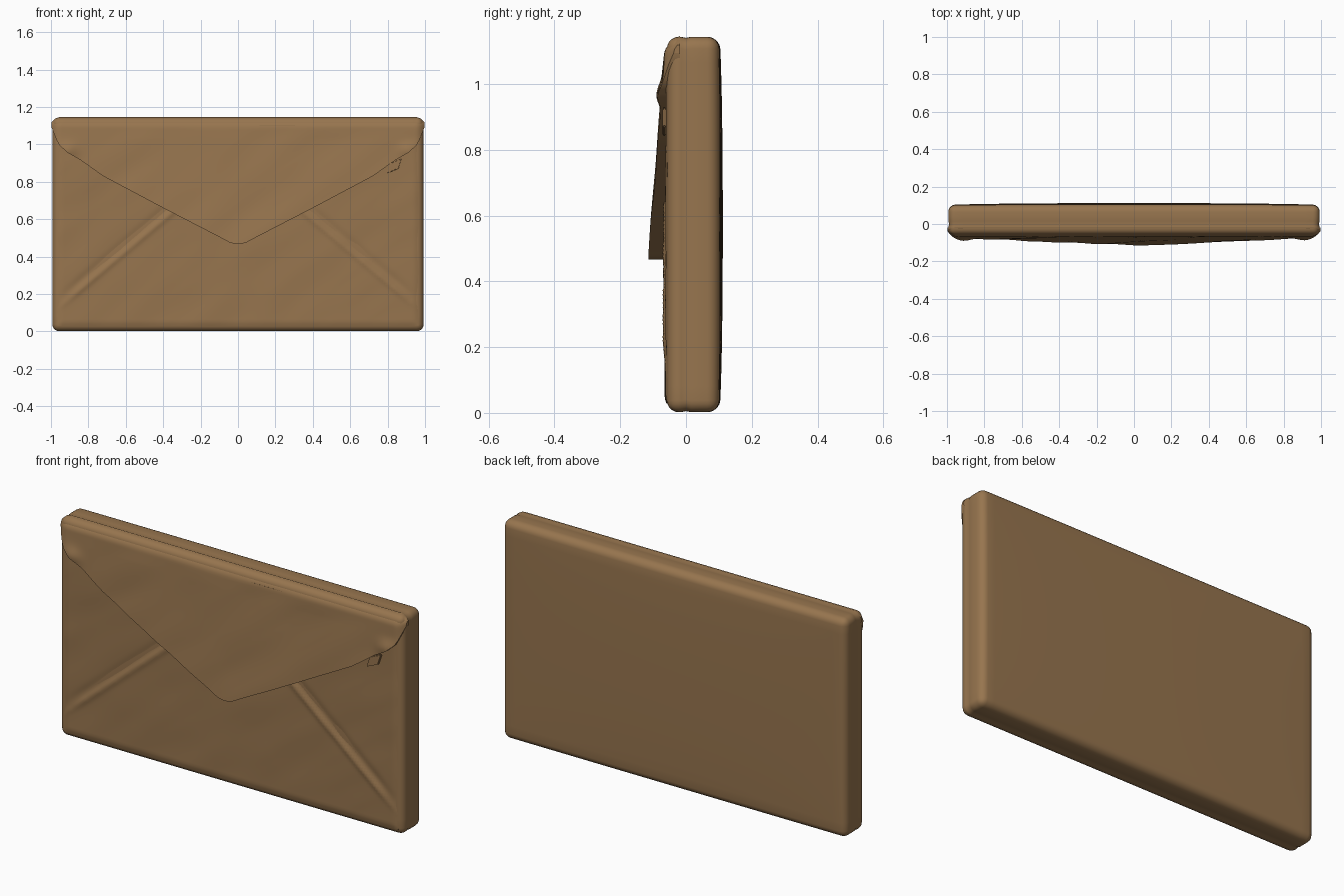
import bpy, bmesh, math
from mathutils import Vector, noise

cube = bpy.data.objects.get("Cube")
if cube:
    bpy.data.objects.remove(cube)

paper = bpy.data.materials.new("kraft_brown")
paper.use_nodes = True
COLOR = (0.31, 0.178, 0.077, 1)
paper.diffuse_color = COLOR
bsdf = paper.node_tree.nodes["Principled BSDF"]
bsdf.inputs["Base Color"].default_value = COLOR
bsdf.inputs["Roughness"].default_value = 0.9


def finish(name, bm, angle=40):
    bmesh.ops.recalc_face_normals(bm, faces=bm.faces)
    mesh = bpy.data.meshes.new(name)
    bm.to_mesh(mesh)
    bm.free()
    obj = bpy.data.objects.new(name, mesh)
    bpy.context.collection.objects.link(obj)
    mesh.materials.append(paper)
    bpy.ops.object.select_all(action='DESELECT')
    obj.select_set(True)
    bpy.context.view_layer.objects.active = obj
    bpy.ops.object.shade_smooth_by_angle(angle=math.radians(angle))
    return obj


def crumple(x, z, scale, seed):
    # stretched diagonally, so the dents read as paper wrinkles
    along, across = x * 0.8 + z * 0.6, z * 0.8 - x * 0.6
    return noise.noise(Vector((along * scale * 0.6, across * scale * 1.6, seed)))


def lerp_points(points, t):
    for (a, va), (b, vb) in zip(points, points[1:]):
        if t <= b:
            return va + (vb - va) * (t - a) / (b - a)
    return points[-1][1]


def relief(name, half, low, high, depth, back, nx, nz):
    """Closed sheet facing -y, its front surface given by depth(x, z)."""
    bm = bmesh.new()
    grid = []
    for i in range(nx + 1):
        x = half * (2 * i / nx - 1)
        zs = [low(x) + (high(x) - low(x)) * j / nz for j in range(nz + 1)]
        grid.append([bm.verts.new((x, depth(x, z), z)) for z in zs])
    for a, b in zip(grid, grid[1:]):
        for j in range(nz):
            bm.faces.new((a[j], b[j], b[j + 1], a[j + 1]))
    # run the rim back into the body
    rim = [e for e in bm.edges if e.is_boundary]
    skirt = bmesh.ops.extrude_edge_only(bm, edges=rim)["geom"]
    for v in skirt:
        if isinstance(v, bmesh.types.BMVert):
            v.co.y = back
    return finish(name, bm)


# Padded body: rounded block with a bulging back and a shallow side seam
bm = bmesh.new()
bmesh.ops.create_cube(bm, size=1)
for v in bm.verts:
    v.co = (v.co.x * 1.985, v.co.y * 0.158 + 0.021, v.co.z * 1.142 + 0.573)
bmesh.ops.bevel(bm, geom=bm.edges[:], offset=0.036, segments=5, profile=0.5, affect='EDGES')


def slice_at(co, normal):
    bmesh.ops.bisect_plane(bm, geom=bm.verts[:] + bm.edges[:] + bm.faces[:],
                           plane_co=co, plane_no=normal)


for i in range(1, 24):
    slice_at((i / 12 - 1, 0, 0), (1, 0, 0))
for i in range(1, 14):
    slice_at((0, 0, i * 0.082), (0, 0, 1))
for y in (-0.015, 0.0, 0.015, 0.04):
    slice_at((0, y, 0), (0, 1, 0))
for v in bm.verts:
    x, y, z = v.co
    if y > 0.05:
        bulge = max(0, 1 - x * x) * max(0, 1 - ((z - 0.573) / 0.573) ** 2)
        v.co.y += 0.012 * bulge ** 0.5 * (y - 0.05) / 0.05
    elif abs(y) < 0.01:
        v.co.x *= 0.996
        v.co.z = 0.573 + (z - 0.573) * 0.994
finish("padded_body", bm)


# Front panel: creases run from the lower corners up under the flap
def panel_depth(x, z):
    seam = 0.12 + (0.97 - abs(x)) * 0.84
    off = (z - seam) * 0.76
    fade = min(1, max(0, (0.97 - abs(x)) * 8))
    crease = (0.007 * math.exp(-(off / 0.014) ** 2)
              - 0.005 * math.exp(-((off - 0.035) / 0.02) ** 2)) * fade
    lower = 0.002 if off < 0 else 0
    edge = min((0.965 - abs(x)) / 0.02, (z - 0.028) / 0.02, 1)
    return -0.056 - 0.006 * max(0, edge) - crease - lower - 0.003 * crumple(x, z, 5, 2)


relief("front_panel", 0.965, lambda x: 0.028, lambda x: 1.1, panel_depth, -0.045, 150, 84)


# Closing flap: pointed outline with a rounded tip and puckered shoulders
OUTLINE = [(0, 0.467), (0.04, 0.473), (0.09, 0.5), (0.4, 0.66), (0.72, 0.83),
           (0.84, 0.915), (0.91, 0.955), (0.96, 1.0), (0.985, 1.06), (1.0, 1.1)]


def flap_low(x):
    return lerp_points(OUTLINE, abs(x))


def flap_high(x):
    return 1.146 - 0.03 * max(0, (abs(x) - 0.95) / 0.05) ** 2


def flap_depth(x, z):
    lift = 0.048 * max(0, (1.12 - z) / 0.65)
    pucker = 0.014 * math.exp(-((abs(x) - 0.91) / 0.05) ** 2 - ((z - 0.97) / 0.04) ** 2)
    roll = 0.045 * max(0, (z - 1.085) / 0.061) ** 2.5
    side = 0.03 * max(0, (abs(x) - 0.95) / 0.05) ** 2
    wrinkle = 0.005 * crumple(x, z, 4.5, 7) * min(1, max(0, (1.13 - z) * 10))
    return -0.064 - lift - pucker + roll + side - wrinkle


relief("closing_flap", 0.998, flap_low, flap_high, flap_depth, -0.018, 140, 50)

# Small loose paper fold below the left shoulder of the flap
bm = bmesh.new()
bmesh.ops.create_cube(bm, size=1)
for v in bm.verts:
    x, y, z = v.co
    v.co = (0.835 + x * 0.07 + z * 0.02, -0.066 + y * 0.012, 0.885 + z * 0.06 + x * 0.03)
bmesh.ops.bevel(bm, geom=bm.edges[:], offset=0.004, segments=2, affect='EDGES')
finish("loose_fold", bm)
